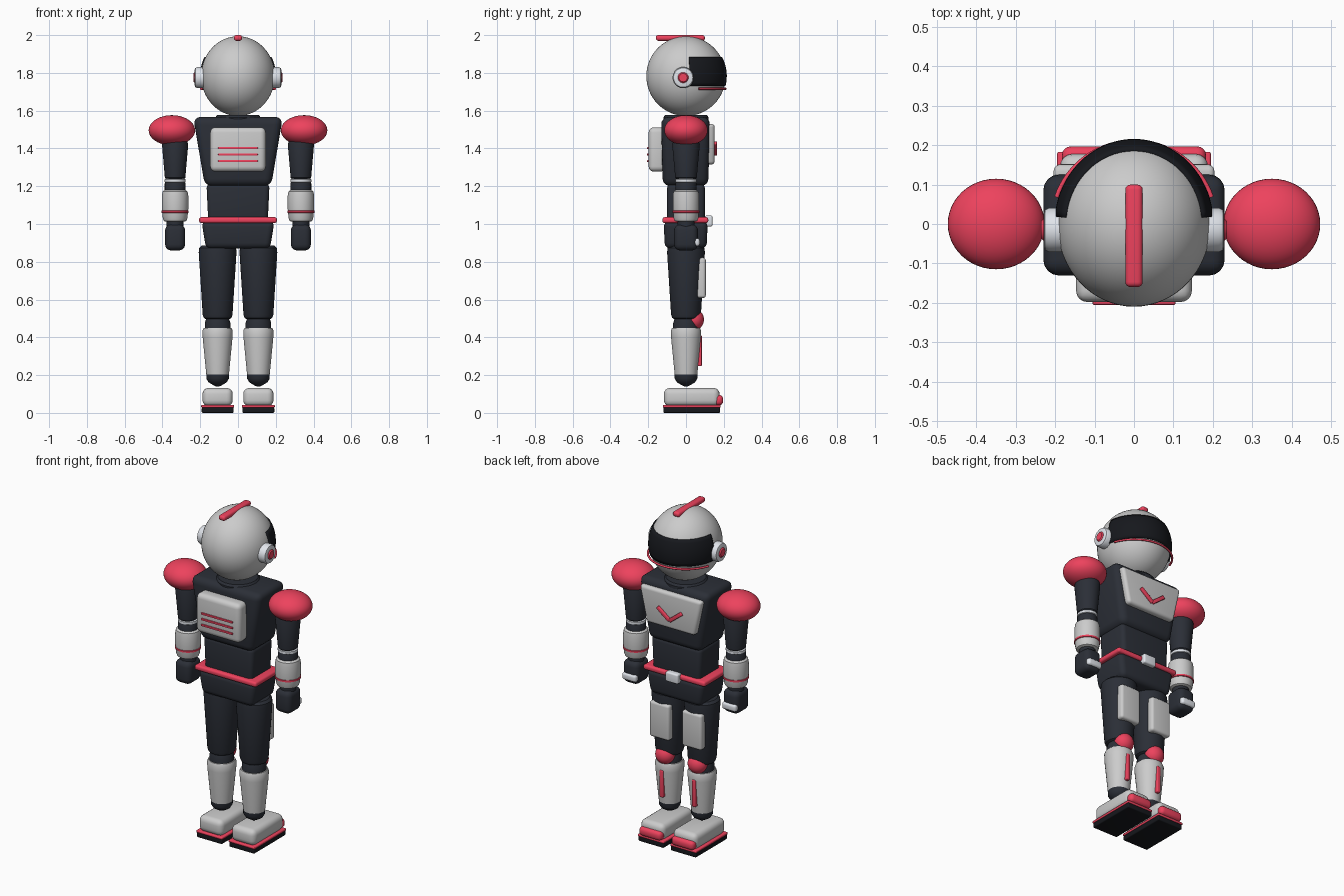
import bpy, bmesh, math
from mathutils import Matrix, Vector

if "Cube" in bpy.data.objects:
    bpy.data.objects.remove(bpy.data.objects["Cube"])


def material(name, rgb):
    m = bpy.data.materials.new(name)
    m.diffuse_color = (*rgb, 1)
    m.use_nodes = True
    m.node_tree.nodes["Principled BSDF"].inputs["Base Color"].default_value = m.diffuse_color
    return m


RED = material("red", (0.85, 0.055, 0.11))
DARK = material("dark", (0.024, 0.028, 0.038))
BLACK = material("black", (0.008, 0.009, 0.012))
WHITE = material("white", (0.75, 0.78, 0.83))
GREY = None


def finish(name, bm, mat, angle=35):
    bmesh.ops.recalc_face_normals(bm, faces=bm.faces)
    me = bpy.data.meshes.new(name)
    bm.to_mesh(me)
    bm.free()
    me.polygons.foreach_set("use_smooth", [True] * len(me.polygons))
    me.set_sharp_from_angle(angle=math.radians(angle))
    ob = bpy.data.objects.new(name, me)
    bpy.context.collection.objects.link(ob)
    if mat:
        me.materials.append(mat)
    return ob


def box(name, mat, x, y, z, bevel, taper=(1, 1), seg=4, rot=0):
    """Bevelled box from x/y/z ranges; taper scales the bottom face."""
    bm = bmesh.new()
    bmesh.ops.create_cube(bm, size=1)
    lo, hi = Vector((x[0], y[0], z[0])), Vector((x[1], y[1], z[1]))
    for v in bm.verts:
        if v.co.z < 0:
            v.co.x *= taper[0]
            v.co.y *= taper[1]
        v.co = Vector([v.co[i] * (hi - lo)[i] for i in range(3)])
    bmesh.ops.bevel(bm, geom=bm.edges[:], offset=bevel, segments=seg,
                    profile=0.5, affect='EDGES', clamp_overlap=True)
    bm.transform(Matrix.Translation((lo + hi) / 2) @ Matrix.Rotation(rot, 4, 'Y'))
    return finish(name, bm, mat)


def ellipsoid(name, mat, c, r, seg=48):
    bm = bmesh.new()
    bmesh.ops.create_uvsphere(bm, u_segments=seg, v_segments=seg // 2, radius=1)
    bm.transform(Matrix.Translation(c) @ Matrix.Diagonal((*r, 1)))
    return finish(name, bm, mat)


def lathe(name, mat, c, profile, axis='Z', sx=1, seg=40):
    """Closed solid of revolution from (radius, height) points."""
    bm = bmesh.new()
    rings = []
    for r, h in profile:
        rings.append([bm.verts.new((sx * r * math.cos(2 * math.pi * i / seg),
                                    r * math.sin(2 * math.pi * i / seg), h))
                      for i in range(seg)])
    for a, b in zip(rings, rings[1:]):
        for i in range(seg):
            j = (i + 1) % seg
            bm.faces.new((a[i], a[j], b[j], b[i]))
    bm.faces.new(rings[0])
    bm.faces.new(rings[-1])
    if axis == 'X':
        bm.transform(Matrix.Rotation(math.pi / 2, 4, 'Y'))
    bm.transform(Matrix.Translation(c))
    return finish(name, bm, mat)


# Head
HC, HR = Vector((0, 0, 1.783)), Vector((0.195, 0.21, 0.211))
ellipsoid("head", GREY, HC, HR, 64)
box("head_crest", RED, (-0.022, 0.022), (-0.16, 0.1), (1.97, 2.0), 0.013)

# Visor: shell patch that follows the head
bm = bmesh.new()
rows = []
for k in range(9):
    z = 1.73 + 0.155 * k / 8
    f = math.sqrt(1 - ((z - HC.z) / (HR.z + 0.006)) ** 2)
    rows.append([bm.verts.new((0.202 * f * math.cos(t), 0.216 * f * math.sin(t), z))
                 for t in (math.radians(5 + 170 * i / 40) for i in range(41))])
for a, b in zip(rows, rows[1:]):
    for i in range(40):
        bm.faces.new((a[i], a[i + 1], b[i + 1], b[i]))
visor = finish("visor", bm, BLACK)
sol = visor.modifiers.new("thickness", 'SOLIDIFY')
sol.thickness, sol.offset = 0.012, -1 if visor.data.polygons[180].normal.y > 0 else 1

# Visor trim: thin tube under the visor
cu = bpy.data.curves.new("visor_trim", 'CURVE')
cu.dimensions, cu.bevel_depth, cu.bevel_resolution, cu.use_fill_caps = '3D', 0.006, 3, True
sp = cu.splines.new('POLY')
sp.points.add(32)
for i, p in enumerate(sp.points):
    t = math.radians(19 + 142 * i / 32)
    p.co = (0.208 * math.cos(t), 0.209 * math.sin(t), 1.716, 1)
cu.materials.append(RED)
bpy.context.collection.objects.link(bpy.data.objects.new("visor_trim", cu))

# Neck and torso
lathe("neck", DARK, (0, 0, 0), [(0.12, 1.5), (0.12, 1.565), (0.11, 1.577)])
box("torso", DARK, (-0.237, 0.237), (-0.132, 0.127), (1.2, 1.567), 0.04, (0.74, 0.93))
box("abdomen", DARK, (-0.167, 0.167), (-0.1, 0.1), (1.0, 1.215), 0.025, (0.94, 1))
box("belt", RED, (-0.206, 0.206), (-0.125, 0.118), (1.005, 1.036), 0.012)
box("belt_buckle", WHITE, (-0.042, 0.042), (0.1, 0.14), (0.987, 1.045), 0.009)
box("pelvis", DARK, (-0.193, 0.193), (-0.118, 0.115), (0.87, 1.015), 0.03, (0.88, 0.95))

# Chest plate and chevron
box("chest_plate", GREY, (-0.208, 0.208), (0.1, 0.152), (1.315, 1.53), 0.018, (0.77, 1))
for s in (-1, 1):
    xs = sorted((s * -0.011, s * 0.091))
    box("chest_chevron", RED, xs, (0.14, 0.164), (1.389, 1.411), 0.005, rot=-s * 0.66)

# Backpack with vents
box("backpack", GREY, (-0.147, 0.147), (-0.198, -0.11), (1.277, 1.512), 0.028)
for z in (1.333, 1.368, 1.402):
    box("backpack_vent", RED, (-0.105, 0.105), (-0.206, -0.18), (z - 0.006, z + 0.006), 0.004, seg=2)

for s in (-1, 1):
    # Ears
    lathe("ear_disc", WHITE, (0, -0.015, 1.775),
          [(0.056, s * 0.17), (0.056, s * 0.216), (0.051, s * 0.226), (0.042, s * 0.229)], 'X')
    lathe("ear_button", RED, (0, -0.015, 1.775),
          [(0.028, s * 0.2), (0.028, s * 0.23), (0.022, s * 0.236)], 'X')

    # Arms
    A = (s * 0.333, 0, 0)
    ellipsoid("shoulder", RED, (s * 0.35, 0, 1.496), (0.123, 0.115, 0.08))
    lathe("upper_arm", DARK, A, [(0.045, 1.232), (0.057, 1.245), (0.073, 1.42), (0.06, 1.46)], sx=0.95)
    lathe("elbow_band", WHITE, A, [(0.05, 1.218), (0.056, 1.222), (0.056, 1.236), (0.05, 1.24)])
    lathe("elbow", DARK, A, [(0.055, 1.16), (0.055, 1.215), (0.045, 1.235)])
    lathe("forearm", GREY, A, [(0.05, 1.012), (0.06, 1.017), (0.065, 1.03), (0.07, 1.08),
                               (0.07, 1.15), (0.066, 1.172), (0.055, 1.18)])
    lathe("forearm_ring", RED, A, [(0.065, 1.057), (0.072, 1.06), (0.072, 1.07), (0.065, 1.073)])
    lathe("wrist", DARK, A, [(0.045, 0.97), (0.045, 1.02)])
    x = s * 0.333
    box("hand", DARK, (x - 0.053, x + 0.053), (-0.063, 0.063), (0.86, 0.998), 0.032)
    box("knuckle_guard", WHITE, (x - 0.047, x + 0.047), (0.036, 0.073), (0.882, 0.925), 0.014)

    # Legs
    x = s * 0.108
    L = (x, 0, 0)
    lathe("thigh", DARK, L, [(0.06, 0.495), (0.073, 0.503), (0.079, 0.52), (0.1, 0.85),
                             (0.098, 0.872), (0.085, 0.885)])
    box("thigh_plate", GREY, (x - 0.066, x + 0.066), (0.058, 0.105), (0.608, 0.822), 0.015)
    lathe("knee_joint", DARK, L, [(0.068, 0.43), (0.068, 0.475), (0.06, 0.5)])
    ellipsoid("knee_cap", RED, (x, 0.042, 0.494), (0.057, 0.053, 0.057), 32)
    lathe("shin", GREY, L, [(0.05, 0.195), (0.06, 0.203), (0.079, 0.4), (0.08, 0.435), (0.074, 0.45)])
    box("shin_strip", RED, (x - 0.012, x + 0.012), (0.055, 0.084), (0.247, 0.41), 0.006)
    lathe("ankle", DARK, L, [(0.06, 0.21), (0.06, 0.182), (0.048, 0.162), (0.02, 0.145), (0.008, 0.14)])

    # Feet
    box("foot", GREY, (x - 0.08, x + 0.08), (-0.117, 0.178), (0.035, 0.132), 0.032)
    box("sole", BLACK, (x - 0.084, x + 0.084), (-0.12, 0.18), (0.0, 0.03), 0.006)
    box("sole_trim", RED, (x - 0.087, x + 0.087), (-0.122, 0.183), (0.028, 0.042), 0.005)
    box("toe_cap", RED, (x - 0.075, x + 0.075), (0.145, 0.197), (0.04, 0.095), 0.022)
